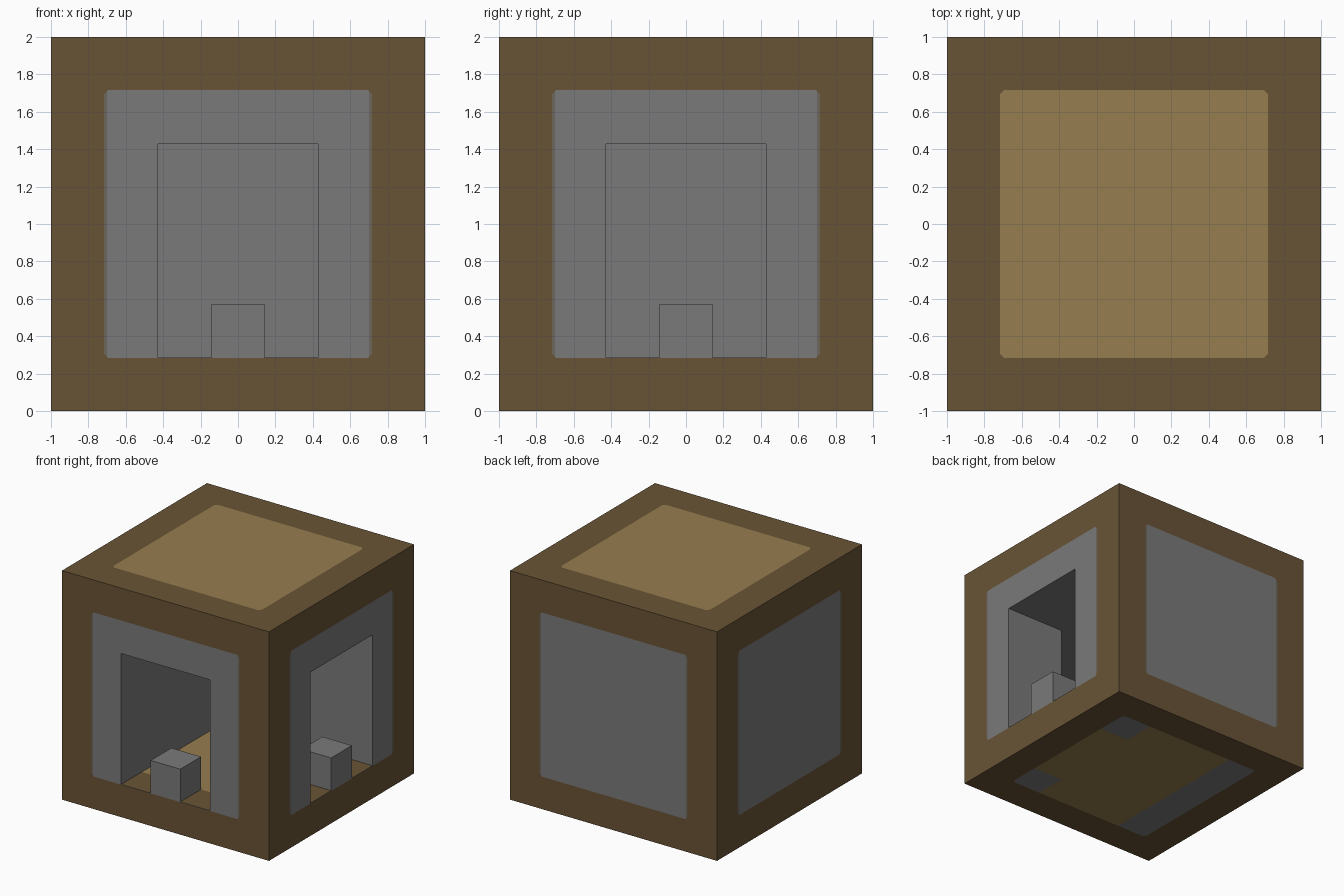
import bpy, bmesh
from itertools import combinations
from mathutils import Vector

if "Cube" in bpy.data.objects:
    bpy.data.objects.remove(bpy.data.objects["Cube"], do_unlink=True)

U = 2 / 7            # one building block
DOOR = 1.5 * U       # half width of the passages
PANEL = 0.717        # half width of the inlaid panels
CORNER = 2 * PANEL - 0.025
RIM = 0.70


def material(name, rgb):
    linear = [((c / 255 + 0.055) / 1.055) ** 2.4 for c in rgb] + [1]
    mat = bpy.data.materials.new(name)
    mat.use_nodes = True
    mat.diffuse_color = linear
    mat.node_tree.nodes["Principled BSDF"].inputs["Base Color"].default_value = linear
    return mat


brown = material("dark wood", (105, 84, 54))
grey = material("grey stone", (122, 122, 122))
tan = material("pale wood", (150, 125, 78))
edge = material("panel edge", (108, 103, 93))
BROWN, GREY, TAN, EDGE = range(4)


def add_object(name, bm, mats):
    mesh = bpy.data.meshes.new(name)
    bmesh.ops.recalc_face_normals(bm, faces=bm.faces)
    bm.to_mesh(mesh)
    bm.free()
    for mat in mats:
        mesh.materials.append(mat)
    obj = bpy.data.objects.new(name, mesh)
    bpy.context.collection.objects.link(obj)
    return obj


def box(name, size, centre, mats):
    bm = bmesh.new()
    bmesh.ops.create_cube(bm, size=size)
    bmesh.ops.translate(bm, verts=bm.verts, vec=centre)
    return add_object(name, bm, mats)


# Solid cube with an L-shaped passage from the front to the left side
house = box("house_body", 2, (0, 0, 1), [brown, grey, tan, edge])
bm = bmesh.new()
plan = [(-DOOR, -1.2), (DOOR, -1.2), (DOOR, -DOOR),
        (1.2, -DOOR), (1.2, DOOR), (-DOOR, DOOR)]
floor = bm.faces.new([bm.verts.new((x, y, U)) for x, y in plan])
sides = bmesh.ops.extrude_face_region(bm, geom=[floor])["geom"]
bmesh.ops.translate(bm, vec=(0, 0, 4 * U),
                    verts=[g for g in sides if isinstance(g, bmesh.types.BMVert)])
cutter = add_object("passage_cutter", bm, [])
cutter.hide_render = True

cut = house.modifiers.new("passage", 'BOOLEAN')
cut.operation = 'DIFFERENCE'
cut.solver = 'EXACT'
cut.object = cutter
bpy.context.view_layer.objects.active = house
bpy.ops.object.modifier_apply(modifier=cut.name)
bpy.data.objects.remove(cutter, do_unlink=True)

# Cut the panel outlines into the surface
bm = bmesh.new()
bm.from_mesh(house.data)
bmesh.ops.triangulate(bm, faces=bm.faces)
middle = Vector((0, 0, 1))


def slice_at(normal, distance):
    normal = Vector(normal)
    bmesh.ops.bisect_plane(bm, geom=bm.verts[:] + bm.edges[:] + bm.faces[:],
                           plane_co=middle + normal * distance / normal.length_squared,
                           plane_no=normal)


axes = [Vector((1, 0, 0)), Vector((0, 1, 0)), Vector((0, 0, 1))]
for sign in (-1, 1):
    for axis in axes:
        slice_at(axis, sign * PANEL)
    for axis in axes[:2]:
        slice_at(axis, sign * DOOR)
        slice_at(axis, sign * RIM)
    for a, b in combinations(axes, 2):
        slice_at(a + b, sign * CORNER)
        slice_at(a - b, sign * CORNER)


def in_panel(a, b):
    return max(abs(a), abs(b)) < PANEL and abs(a) + abs(b) < CORNER


def colour_of(face):
    c = face.calc_center_median() - middle
    n = face.normal
    if abs(n.z) > 0.5:
        if n.z < 0 and c.z > -0.9:
            return GREY                      # passage ceiling
        if not in_panel(c.x, c.y):
            return BROWN
        stone_foot = c.x < -DOOR or (c.x > DOOR and abs(c.y) > DOOR)
        return GREY if n.z < 0 and stone_foot else TAN
    across, depth = (c.y, c.x) if abs(n.x) > 0.5 else (c.x, c.y)
    if abs(depth) < 0.99:
        return GREY                          # passage walls
    if not in_panel(across, c.z):
        return BROWN
    return EDGE if abs(across) > RIM else GREY


bm.normal_update()
for face in bm.faces:
    face.material_index = colour_of(face)
bmesh.ops.dissolve_limit(bm, angle_limit=0.01, verts=bm.verts, edges=bm.edges,
                         delimit={'MATERIAL'})
bm.to_mesh(house.data)
bm.free()

# Stone blocks standing in the two doorways
box("front_door_block", U, (0, -3 * U, 1.5 * U), [grey])
box("left_door_block", U, (3 * U, 0, 1.5 * U), [grey])
